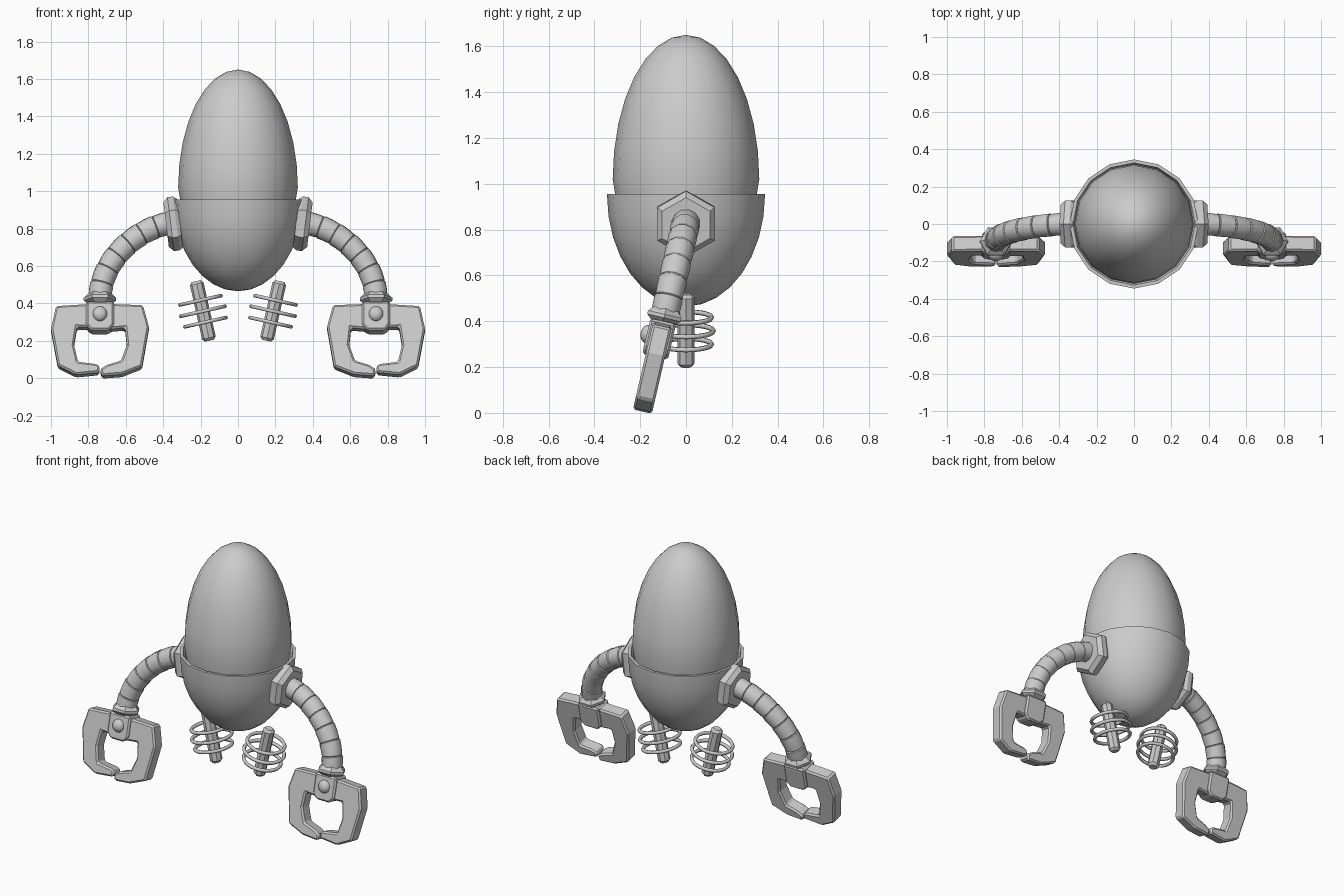
import bpy, bmesh, math
from mathutils import Matrix, Vector

if "Cube" in bpy.data.objects:
    bpy.data.objects.remove(bpy.data.objects["Cube"])

PIVOT = 0.83                     # shoulder height
LEAN = math.radians(-13)         # arms swing forward about the shoulder
SWING = (Matrix.Translation((0, 0, PIVOT)) @ Matrix.Rotation(LEAN, 4, 'X')
         @ Matrix.Diagonal((1, 1, 1 / math.cos(LEAN), 1)) @ Matrix.Translation((0, 0, -PIVOT)))


def finish(name, bm, matrix=None, mirror=True, smooth=None, bevel=0):
    """Turn a bmesh into an object, mirrored across x when it is a side part."""
    bmesh.ops.remove_doubles(bm, verts=bm.verts, dist=1e-5)
    if matrix:
        bm.transform(matrix)
    bmesh.ops.recalc_face_normals(bm, faces=bm.faces)
    mesh = bpy.data.meshes.new(name)
    bm.to_mesh(mesh)
    bm.free()
    ob = bpy.data.objects.new(name, mesh)
    bpy.context.collection.objects.link(ob)
    if smooth:
        bpy.ops.object.select_all(action='DESELECT')
        ob.select_set(True)
        bpy.context.view_layer.objects.active = ob
        bpy.ops.object.shade_smooth_by_angle(angle=math.radians(smooth))
    if bevel:
        mod = ob.modifiers.new("bevel", 'BEVEL')
        mod.width, mod.segments = bevel, 1
    if mirror:
        mod = ob.modifiers.new("mirror", 'MIRROR')
        mod.use_mirror_merge = False
    return ob


def skin(bm, rings, closed=False):
    """Bridge successive rings of points with quads."""
    rows = [[bm.verts.new(p) for p in ring] for ring in rings]
    n = len(rows[0])
    pairs = list(zip(rows, rows[1:])) + ([(rows[-1], rows[0])] if closed else [])
    for a, b in pairs:
        for i in range(n):
            j = (i + 1) % n
            bm.faces.new((a[i], a[j], b[j], b[i]))


def lathe(name, profile, sides, **kw):
    """Revolve (radius, height) points about z."""
    bm = bmesh.new()
    turns = [2 * math.pi * i / sides for i in range(sides)]
    skin(bm, [[(r * math.cos(a), r * math.sin(a), z) for a in turns] for r, z in profile])
    return finish(name, bm, **kw)


def plate(name, outline, depth, **kw):
    """Extrude an x-z outline evenly about y = 0."""
    bm = bmesh.new()
    face = bm.faces.new([bm.verts.new((x, -depth / 2, z)) for x, z in outline])
    out = bmesh.ops.extrude_face_region(bm, geom=[face])
    bmesh.ops.translate(bm, vec=(0, depth, 0),
                        verts=[v for v in out['geom'] if isinstance(v, bmesh.types.BMVert)])
    return finish(name, bm, **kw)


# Egg-shaped dome
dome = [(0.30, 0.90)] + [(0.32 * math.cos(t), 1.02 + 0.63 * math.sin(t))
                         for t in [math.pi / 2 * i / 8 for i in range(9)]]
lathe("dome", dome, 16, mirror=False, smooth=40)

# Bowl body with a thin rim turned inwards
bowl = [(0.345 * math.sin(t), 0.955 - 0.49 * math.cos(t))
        for t in [math.pi / 2 * i / 8 for i in range(9)]]
lathe("bowl_body", bowl + [(0.327, 0.955), (0.315, 0.92)], 16, mirror=False, smooth=40)

# Hexagonal shoulder collars
collar = [(0, 0), (0.13, 0), (0.145, 0.02), (0.145, 0.05), (0.12, 0.075), (0, 0.075)]
lathe("shoulder_collar", collar, 6,
      matrix=Matrix.Translation((0.31, 0, PIVOT)) @ Matrix.Rotation(math.radians(97), 4, 'Y'))

# Segmented arm tubes along a curve, each segment slightly tapered
P = [Vector(p) for p in ((0.36, 0.83), (0.55, 0.80), (0.74, 0.62), (0.738, 0.42))]


def arm_ring(t, radius, sides=12):
    s = 1 - t
    c = P[0] * s**3 + P[1] * 3 * s * s * t + P[2] * 3 * s * t * t + P[3] * t**3
    d = ((P[1] - P[0]) * s * s + (P[2] - P[1]) * 2 * s * t + (P[3] - P[2]) * t * t).normalized()
    ring = []
    for i in range(sides):
        a = 2 * math.pi * i / sides
        u = radius * math.cos(a)
        ring.append((c.x - d.y * u, radius * math.sin(a), c.y + d.x * u))
    return ring


SEGMENTS = 7
rings = []
for k in range(SEGMENTS):
    for f, r in ((0.0, 0.057), (0.04, 0.063), (0.5, 0.062), (0.96, 0.060)):
        rings.append(arm_ring((k + f) / SEGMENTS, r))
bm = bmesh.new()
skin(bm, rings + [arm_ring(1, 0.057)])
finish("arm_tube", bm, matrix=SWING, smooth=35)

# Hexagonal wrist collars
wrist = [(0, 0.395), (0.06, 0.395), (0.087, 0.415), (0.087, 0.43), (0.06, 0.455), (0, 0.455)]
lathe("wrist_collar", wrist, 6, matrix=SWING @ Matrix.Translation((0.738, 0, 0)))

# Hand block with its rivet
block = [(0.663, 0.40), (0.813, 0.40), (0.813, 0.275), (0.785, 0.245),
         (0.691, 0.245), (0.663, 0.275)]
plate("hand_block", block, 0.115, matrix=SWING, bevel=0.01)
bm = bmesh.new()
bmesh.ops.create_uvsphere(bm, u_segments=12, v_segments=8, radius=0.04)
finish("hand_rivet", bm, matrix=SWING @ Matrix.Translation((0.738, -0.053, 0.332))
       @ Matrix.Diagonal((1, 0.8, 1, 1)), smooth=60)

# Two-fingered pincers
outer = [(0.78, 0.39), (0.973, 0.378), (1.0, 0.257), (0.963, 0.059), (0.866, 0.011),
         (0.743, 0.023), (0.738, 0.053), (0.755, 0.068), (0.855, 0.08), (0.877, 0.171),
         (0.861, 0.267), (0.78, 0.262)]
inner = [(0.70, 0.39), (0.508, 0.383), (0.476, 0.267), (0.513, 0.055), (0.62, 0.013),
         (0.727, 0.005), (0.738, 0.040), (0.70, 0.064), (0.626, 0.086), (0.594, 0.171),
         (0.604, 0.262), (0.70, 0.253)]
plate("outer_finger", outer, 0.085, matrix=SWING, bevel=0.01)
plate("inner_finger", inner, 0.085, matrix=SWING, bevel=0.01)

# Tilted thruster rods, each circled by three rings
TILT = (Matrix.Translation((0.188, 0, 0.36))
        @ Matrix.Rotation(math.atan2(0.07, 0.31), 4, 'Y'))
rod = [(0, -0.163), (0.024, -0.163), (0.037, -0.148), (0.037, 0.148), (0.024, 0.163), (0, 0.163)]
lathe("thruster_rod", rod, 8, matrix=TILT)
for label, height, radius in (("upper", 0.058, 0.112), ("middle", -0.002, 0.12),
                              ("lower", -0.062, 0.112)):
    loop = [2 * math.pi * i / 6 for i in range(7)]
    tube = [(radius + 0.011 * math.cos(a), height + 0.011 * math.sin(a)) for a in loop]
    lathe(label + "_thruster_ring", tube, 24, matrix=TILT, smooth=70)
